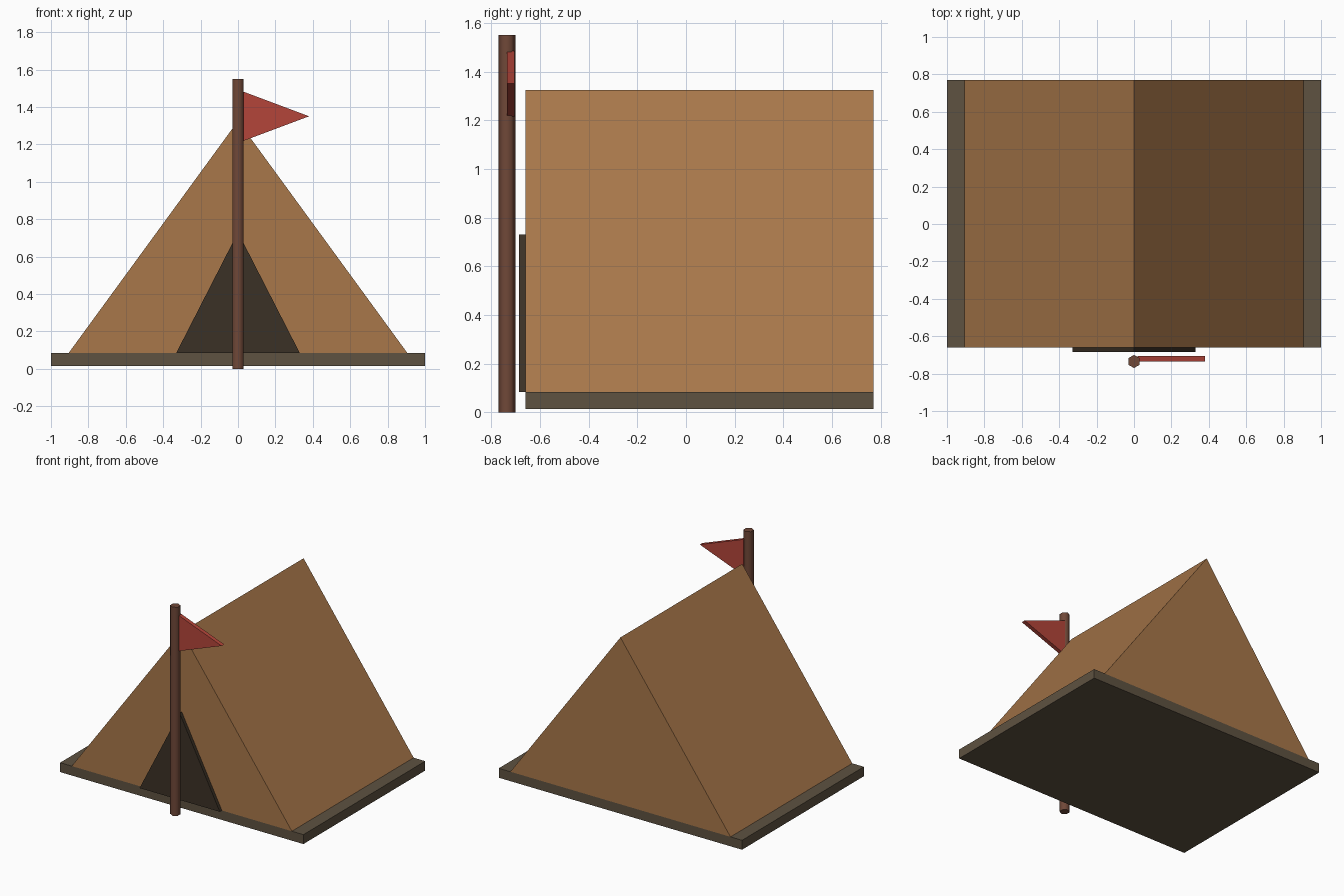
import bpy
import bmesh
import math

cube = bpy.data.objects.get("Cube")
if cube:
    bpy.data.objects.remove(cube, do_unlink=True)


def srgb(r, g, b):
    """Convert 0-255 display values to a linear colour."""
    def lin(c):
        c /= 255
        return c / 12.92 if c <= 0.04045 else ((c + 0.055) / 1.055) ** 2.4
    return (lin(r), lin(g), lin(b), 1.0)


def material(name, colour):
    mat = bpy.data.materials.new(name)
    mat.use_nodes = True
    mat.diffuse_color = colour
    bsdf = mat.node_tree.nodes["Principled BSDF"]
    bsdf.inputs["Base Color"].default_value = colour
    bsdf.inputs["Roughness"].default_value = 0.9
    return mat


def prism(name, profile, y_front, y_back, mat):
    """Extrude an (x, z) outline along y."""
    bm = bmesh.new()
    face = bm.faces.new([bm.verts.new((x, y_front, z)) for x, z in profile])
    result = bmesh.ops.extrude_face_region(bm, geom=[face])
    moved = [v for v in result["geom"] if isinstance(v, bmesh.types.BMVert)]
    bmesh.ops.translate(bm, verts=moved, vec=(0, y_back - y_front, 0))
    bmesh.ops.recalc_face_normals(bm, faces=bm.faces)
    mesh = bpy.data.meshes.new(name)
    bm.to_mesh(mesh)
    bm.free()
    mesh.materials.append(mat)
    obj = bpy.data.objects.new(name, mesh)
    bpy.context.collection.objects.link(obj)
    return obj


canvas = material("tan canvas", srgb(168, 119, 74))
ground_cloth = material("grey brown groundsheet", srgb(94, 82, 65))
dark = material("dark opening", srgb(59, 49, 38))
wood = material("brown wood", srgb(112, 72, 56))
red = material("red cloth", srgb(180, 69, 58))

FRONT, BACK = -0.66, 0.77
BASE_BOTTOM, BASE_TOP = 0.015, 0.085

# Groundsheet slab
prism("groundsheet",
      [(-1, BASE_BOTTOM), (1, BASE_BOTTOM), (1, BASE_TOP), (-1, BASE_TOP)],
      FRONT, BACK, ground_cloth)

# Ridge tent body
prism("tent_body", [(-0.905, BASE_TOP), (0.905, BASE_TOP), (0, 1.325)],
      FRONT, BACK, canvas)

# Entrance panel
prism("tent_opening", [(-0.33, BASE_TOP), (0.33, BASE_TOP), (0, 0.73)],
      FRONT - 0.025, FRONT, dark)

# Pennant
prism("flag", [(0.02, 1.215), (0.38, 1.35), (0.02, 1.485)],
      -0.735, -0.705, red)

# Six-sided flagpole
bpy.ops.mesh.primitive_cylinder_add(vertices=6, radius=0.035, depth=1.55,
                                    location=(0, -0.735, 0.775))
pole = bpy.context.object
pole.name = "flagpole"
pole.data.materials.append(wood)
bpy.ops.object.shade_smooth_by_angle(angle=math.radians(65))
